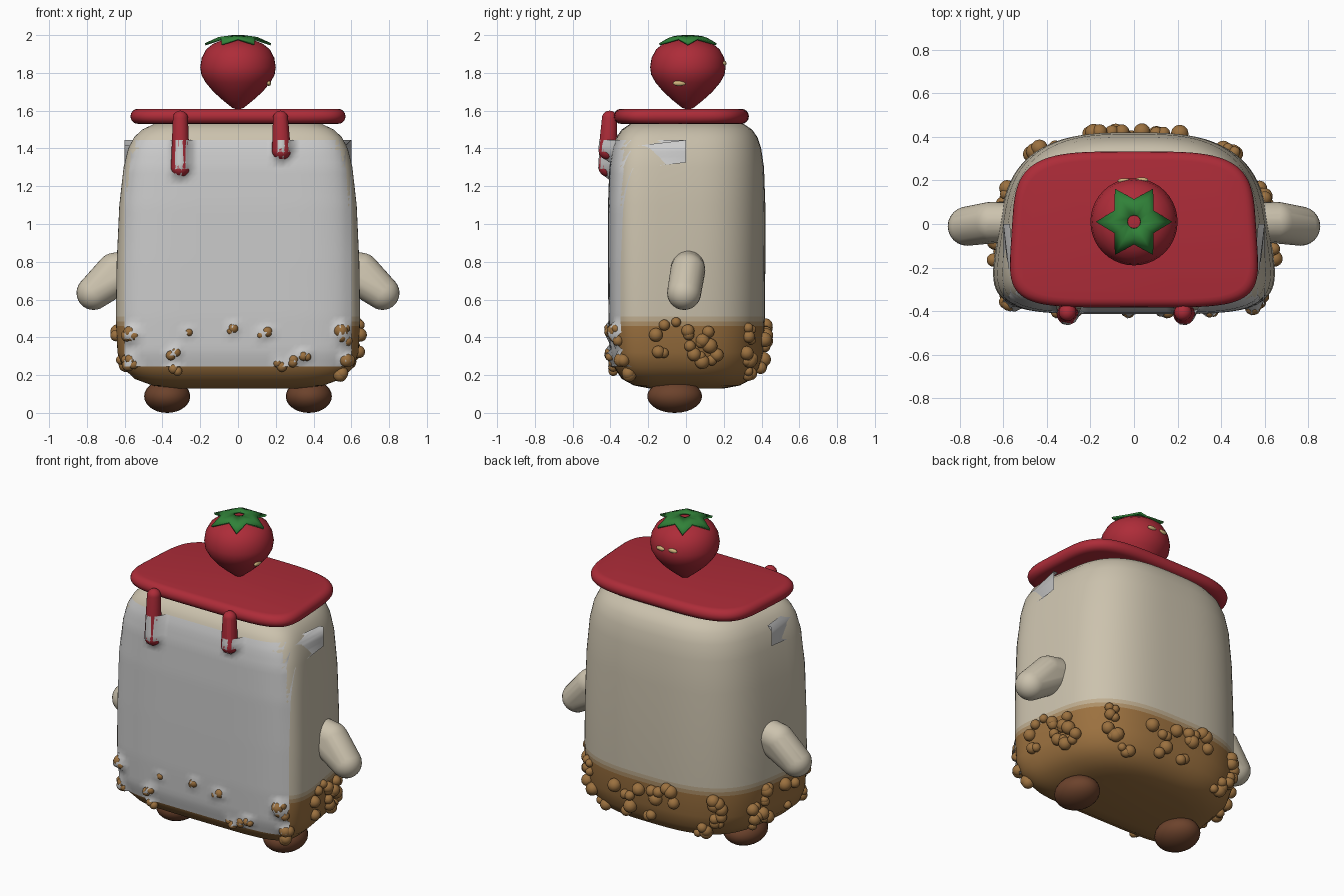
import bpy, bmesh, math, random
from mathutils import Vector, Matrix

if "Cube" in bpy.data.objects:
    bpy.data.objects.remove(bpy.data.objects["Cube"])

random.seed(4)

def mat(name, r, g, b):
    m = bpy.data.materials.new(name)
    m.diffuse_color = (r, g, b, 1)
    m.use_nodes = True
    m.node_tree.nodes["Principled BSDF"].inputs["Base Color"].default_value = m.diffuse_color
    return m

CREAM = mat("cream", .60, .54, .42)
BISCUIT = mat("biscuit", .33, .165, .05)
BLEND1 = mat("blend_dark", .42, .28, .14)
BLEND2 = mat("blend_light", .52, .42, .28)
RED = mat("red", .42, .025, .04)
GREEN = mat("green", .03, .22, .04)
BROWN = mat("brown", .15, .055, .025)
SEED = mat("seed", .62, .45, .2)

def finish(name, bm, mats=()):
    bmesh.ops.recalc_face_normals(bm, faces=bm.faces)
    me = bpy.data.meshes.new(name)
    bm.to_mesh(me)
    bm.free()
    for m in mats:
        me.materials.append(m)
    me.shade_smooth()
    ob = bpy.data.objects.new(name, me)
    bpy.context.collection.objects.link(ob)
    return ob

def section(t, w, d, yc, nf, nb, taper):
    """Point on a rounded cross-section, narrower towards the back."""
    c, s = math.cos(t), math.sin(t)
    n = nf if s < 0 else nb
    u = math.copysign(abs(c) ** (2 / n), c)
    v = math.copysign(abs(s) ** (2 / n), s)
    return w * u * (1 - taper * (v + .6)), d * v + yc

def loft(name, rings, shape, mats, pick=lambda z: 0, seg=80):
    bm = bmesh.new()
    loops = []
    for z, w, d in rings:
        loops.append([bm.verts.new((*section(2 * math.pi * i / seg, w, d, *shape), z))
                      for i in range(seg)])
    for a, b in zip(loops, loops[1:]):
        for i in range(seg):
            j = (i + 1) % seg
            f = bm.faces.new((a[i], a[j], b[j], b[i]))
            f.material_index = pick(f.calc_center_median().z)
    bm.faces.new(loops[0][::-1]).material_index = pick(rings[0][0])
    bm.faces.new(loops[-1]).material_index = pick(rings[-1][0])
    return finish(name, bm, mats)

def blob(bm, loc, size):
    m = Matrix.Translation(loc) @ Matrix.Diagonal((*size, 1))
    bmesh.ops.create_uvsphere(bm, u_segments=24, v_segments=14, radius=1, matrix=m)

def hull(name, balls, m):
    """Smooth limb: convex hull around a few balls (x, y, z, r)."""
    bm = bmesh.new()
    for x, y, z, r in balls:
        blob(bm, (x, y, z), (r, r, r))
    bmesh.ops.delete(bm, geom=bm.faces[:] + bm.edges[:], context='EDGES_FACES')
    if not bm.verts:
        for x, y, z, r in balls:
            blob(bm, (x, y, z), (r, r, r))
        bmesh.ops.delete(bm, geom=bm.faces[:], context='FACES_ONLY')
    bmesh.ops.convex_hull(bm, input=bm.verts[:])
    bmesh.ops.delete(bm, geom=[v for v in bm.verts if not v.link_faces], context='VERTS')
    return finish(name, bm, [m])

# Body: cake block with a biscuit base
BODY = (.005, 5, 3, .1)
PROFILE = [(.13, .35, .2), (.145, .46, .28), (.18, .555, .345), (.24, .62, .385),
           (.32, .648, .405), (.46, .655, .411), (.485, .656, .412), (.51, .657, .413),
           (.8, .652, .415), (1.1, .638, .415), (1.3, .615, .408), (1.4, .59, .393),
           (1.46, .558, .373), (1.5, .515, .345), (1.53, .45, .3), (1.542, .36, .24)]
loft("body", PROFILE, BODY, [BISCUIT, BLEND1, BLEND2, CREAM],
     lambda z: 0 if z < .46 else 1 if z < .485 else 2 if z < .51 else 3)

# Sauce topping slab with rounded rim
rim = []
for k in range(9):
    a = -math.pi / 2 + math.pi * k / 8
    o = .04 * (math.cos(a) - 1)
    rim.append((1.57 + .04 * math.sin(a), .575 + o, .358 + o))
loft("sauce_topping", rim, (-.025, 5, 4, .04), [RED])

# Sauce drips
hull("drip_left", [(-.305, -.405, 1.56, .04), (-.305, -.413, 1.30, .05)], RED)
hull("drip_right", [(.225, -.405, 1.56, .04), (.23, -.413, 1.39, .05)], RED)

# Arms and feet
for side, s in (("left", -1), ("right", 1)):
    hull("arm_" + side, [(s * .5, .01, .79, .085), (s * .655, .01, .755, .092),
                         (s * .765, -.01, .635, .09)], CREAM)
    bm = bmesh.new()
    blob(bm, (s * .375, -.06, .088), (.122, .145, .088))
    finish("foot_" + side, bm, [BROWN])

# Crumbs: clusters stuck to the base, found by angle and height
def on_body(t, z):
    for (z0, w0, d0), (z1, w1, d1) in zip(PROFILE, PROFILE[1:]):
        if z0 <= z <= z1:
            k = (z - z0) / (z1 - z0)
            x, y = section(t, w0 + (w1 - w0) * k, d0 + (d1 - d0) * k, *BODY)
            return Vector((x, y, z))

def angle_for(x, y):
    """Section angle whose surface point lies in the direction of (x, y)."""
    target = math.atan2(y / .42, x / .65)
    ts = [2 * math.pi * i / 360 for i in range(360)]
    def err(t):
        px, py = section(t, .65, .415, *BODY)
        e = math.atan2(py / .42, px / .65) - target
        return abs(math.atan2(math.sin(e), math.cos(e)))
    return min(ts, key=err)

bm = bmesh.new()
front = [(-.24, .43), (-.04, .44), (.14, .42), (-.34, .31), (-.32, .23), (.23, .25), (.29, .27), (.35, .31)]
for x, z in front:
    for k in range(2):
        r = random.uniform(.018, .028)
        blob(bm, (x + random.uniform(-.025, .025), -.405 if z > .3 else -.385,
                  z + random.uniform(-.015, .015)), (r, r, r))
clusters = [(.63, -.08, .44), (.63, .03, .39), (.63, .13, .38), (.63, -.02, .28), (.63, .13, .26),
            (.6, -.36, .24), (.58, -.38, .4), (.5, .37, .42), (.5, .37, .28), (.42, .4, .24)]
spots = [(s * x, y, z) for x, y, z in clusters for s in (-1, 1)]
spots += [(-.15, .41, .42), (0, .41, .4), (.07, .41, .27), (.16, .41, .34)]
for x, y, z in spots:
    t = angle_for(x, y)
    for k in range(4):
        p = on_body(t + random.uniform(-.09, .09), max(.19, z + random.uniform(-.05, .05)))
        r = random.uniform(.024, .04)
        out = Vector((p.x * .5, p.y, 0)).normalized()
        blob(bm, p + out * r * .25, (r, r, r))
finish("crumbs", bm, [BISCUIT])

# Front panel: grid draped onto everything in front of it
bpy.context.view_layer.update()
deps = bpy.context.evaluated_depsgraph_get()
bm = bmesh.new()
bmesh.ops.create_grid(bm, x_segments=40, y_segments=40, size=.6)
for v in bm.verts:
    x, z = v.co.x, v.co.y + .845
    hit, loc, *_ = bpy.context.scene.ray_cast(deps, Vector((x, -2, z)), Vector((0, 1, 0)), distance=2)
    v.co = (x, loc.y - .003 if hit else 0, z)
finish("front_panel", bm)

# Strawberry on top
def lathe(name, pts, m, seg=40):
    bm = bmesh.new()
    vs = [bm.verts.new((r, 0, z)) for r, z in pts]
    es = [bm.edges.new(p) for p in zip(vs, vs[1:])]
    bmesh.ops.spin(bm, geom=vs + es, cent=(0, 0, 0), axis=(0, 0, 1), angle=2 * math.pi, steps=seg)
    bmesh.ops.remove_doubles(bm, verts=bm.verts, dist=.0005)
    return finish(name, bm, [m])

berry = lathe("strawberry", [(0, 1.605), (.03, 1.615), (.08, 1.655), (.13, 1.70), (.172, 1.75), (.194, 1.79),
                             (.2, 1.83), (.192, 1.88), (.168, 1.925), (.13, 1.955), (.08, 1.975), (0, 1.985)], RED)
berry.location.y = .01

# Strawberry seeds
bm = bmesh.new()
blob(bm, (-.045, .198, 1.855), (.03, .012, .013))
blob(bm, (.035, .202, 1.85), (.03, .012, .013))
blob(bm, (.163, -.035, 1.745), (.012, .035, .014))
finish("seeds", bm, [SEED])

# Six-pointed leaf crown
bm = bmesh.new()
rows = []
for k in range(3):
    row = []
    for i in range(12):
        tip = i % 2 == 0
        r, z = [(.03, 1.99), (.1 if tip else .07, 1.981 if tip else 1.986),
                (.172 if tip else .1, 1.948 if tip else 1.976)][k]
        a = math.pi * i / 6
        row.append(bm.verts.new((r * math.cos(a), .01 + r * math.sin(a), z)))
    rows.append(row)
for a, b in zip(rows, rows[1:]):
    for i in range(12):
        j = (i + 1) % 12
        bm.faces.new((a[i], b[i], b[j], a[j]))
leaf = finish("leaf_crown", bm, [GREEN])
sol = leaf.modifiers.new("thickness", 'SOLIDIFY')
sol.thickness = .012
sol.offset = .6
